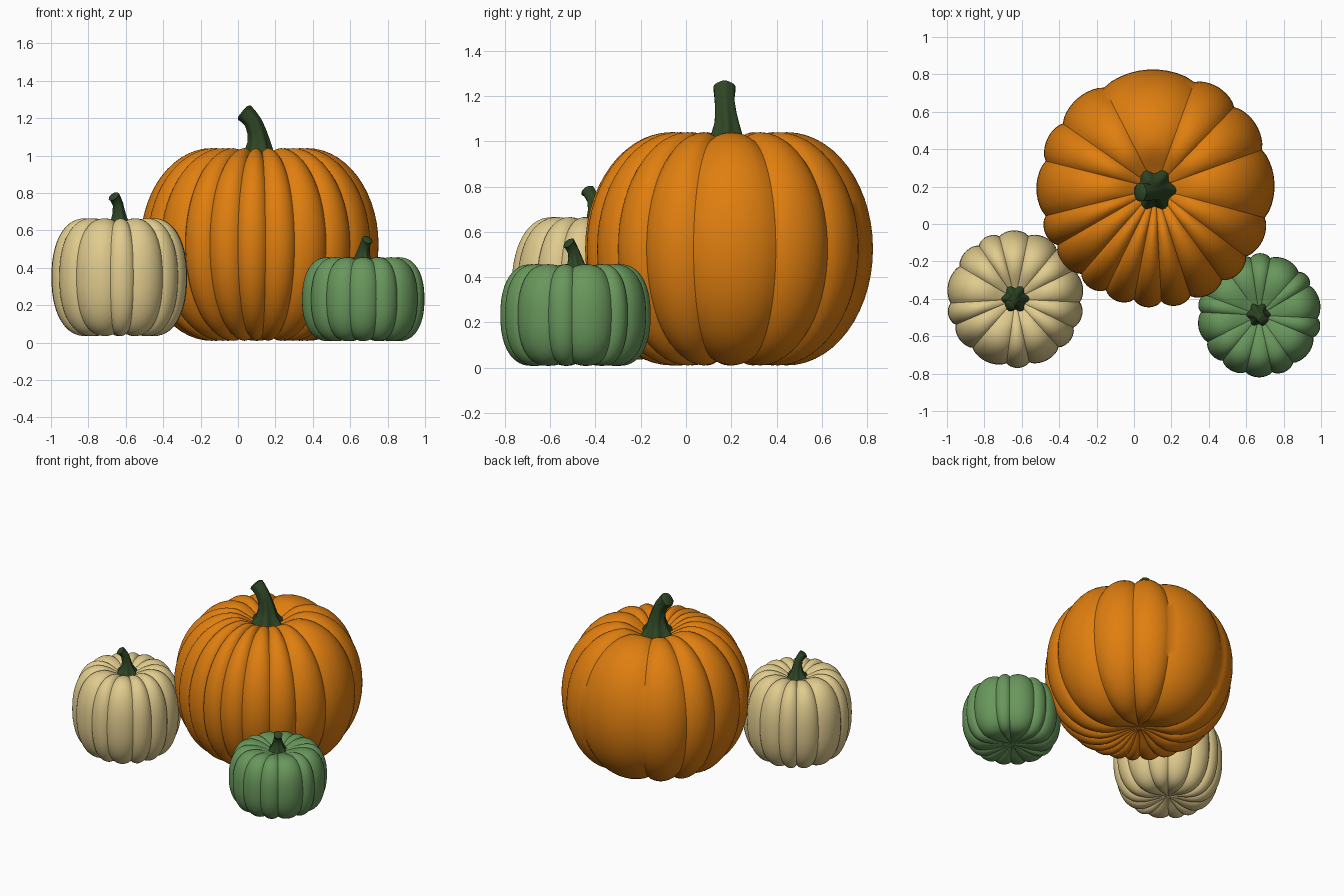
import bpy, bmesh, math, random
from mathutils import Vector

cube = bpy.data.objects.get("Cube")
if cube:
    bpy.data.objects.remove(cube, do_unlink=True)


def material(name, rgb):
    m = bpy.data.materials.new(name)
    m.use_nodes = True
    m.diffuse_color = (*rgb, 1)
    bsdf = next(n for n in m.node_tree.nodes if n.type == 'BSDF_PRINCIPLED')
    bsdf.inputs["Base Color"].default_value = (*rgb, 1)
    return m


def skin(name, rings, mat, start=None, end=None):
    """Join closed rings of points, with optional pole points at the ends."""
    bm = bmesh.new()
    loops = [[bm.verts.new(p) for p in ring] for ring in rings]
    n = len(loops[0])
    for a, b in zip(loops, loops[1:]):
        for i in range(n):
            j = (i + 1) % n
            bm.faces.new((a[i], a[j], b[j], b[i]))
    for pole, loop in ((start, loops[0]), (end, loops[-1])):
        if pole is not None:
            v = bm.verts.new(pole)
            for i in range(n):
                bm.faces.new((v, loop[i], loop[(i + 1) % n]))
    bmesh.ops.recalc_face_normals(bm, faces=bm.faces)
    mesh = bpy.data.meshes.new(name)
    bm.to_mesh(mesh)
    bm.free()
    mesh.materials.append(mat)
    ob = bpy.data.objects.new(name, mesh)
    bpy.context.collection.objects.link(ob)
    bpy.ops.object.select_all(action='DESELECT')
    ob.select_set(True)
    bpy.context.view_layer.objects.active = ob
    bpy.ops.object.shade_smooth_by_angle(angle=math.radians(42))
    return ob


def half_profile(peak, power, dip_top, dip_bottom):
    """Unit (radius, height) points from the bottom dimple to the top one."""
    steps, inner = 28, 8
    pts = []
    for i in range(1, inner):
        t = i / inner
        pts.append((peak * t, -1 + dip_bottom * (1 + math.cos(math.pi * t)) / 2))
    for i in range(steps + 1):
        a = math.pi * (i / steps - 0.5)
        c, s = max(math.cos(a), 0), math.sin(a)
        pts.append((peak + (1 - peak) * c ** (2 / power),
                    math.copysign(abs(s) ** (2 / power), s)))
    for i in range(inner - 1, 0, -1):
        t = i / inner
        pts.append((peak * t, 1 - dip_top * (1 + math.cos(math.pi * t)) / 2))
    return pts


def pumpkin(name, centre, radius, low, high, notches, groove, peak, power, mat):
    # angle and groove factor around the body; wide lobes bulge more
    around = []
    per_lobe = 10
    for k, a in enumerate(notches):
        b = notches[(k + 1) % len(notches)]
        width = (b - a) % 360
        for i in range(per_lobe):
            t = i / per_lobe
            dent = 1 - math.sin(math.pi * t) ** 0.7
            around.append((math.radians(a + width * t), 1 - groove * dent))
    mid, half = (low + high) / 2, (high - low) / 2
    rings = []
    for r, h in half_profile(peak, power, 0.2, 0.12):
        rings.append([(centre[0] + radius * r * f * math.cos(a),
                       centre[1] + radius * r * f * math.sin(a),
                       mid + half * h * (1 - (1 - f) * min(1, r / peak)))
                      for a, f in around])
    skin(name, rings, mat,
         (*centre, mid - half * 0.88), (*centre, mid + half * 0.8))


def stem(name, path, radii, tip_dir, lobes, mat):
    """Ribbed stalk that flares into a star-shaped skirt at its foot."""
    path = [Vector(p) for p in path]
    tip_dir = Vector(tip_dir).normalized()
    n = lobes * 6
    count = len(path) - 1
    rings = []
    for k, (p, r) in enumerate(zip(path, radii)):
        t = k / count
        normal = Vector((0, 0, 1)).lerp(tip_dir, t * t).normalized()
        u = Vector((0, 1, 0)).cross(normal).normalized()
        v = normal.cross(u)
        star = 0.17 * (1 - t) ** 2 + 0.03
        rings.append([p + r * (1 + star * math.cos(lobes * a)) *
                      (u * math.cos(a) + v * math.sin(a))
                      for a in (math.tau * i / n for i in range(n))])
    # slightly rounded cut end
    end = path[-1] + tip_dir * radii[-1] * 0.2
    rings.append([end + (q - path[-1]) * 0.75 for q in rings[-1]])
    skin(name, rings, mat, path[0], end + tip_dir * radii[-1] * 0.05)


def uneven(count, seed):
    rng = random.Random(seed)
    return [360 / count * (i + rng.uniform(-0.2, 0.2)) for i in range(count)]


orange = material("pumpkin orange", (0.74, 0.21, 0.005))
cream = material("pale cream", (0.75, 0.60, 0.27))
green = material("soft green", (0.14, 0.31, 0.107))
stalk = material("dark stalk green", (0.028, 0.062, 0.019))

# Large pumpkin
pumpkin("large_pumpkin", (0.115, 0.19), 0.637, 0.01, 1.04,
        [20, 46, 70, 117, 145, 166, 194, 210, 229, 244, 259, 273, 288, 306, 323, 345],
        0.05, 0.4, 2.0, orange)
stem("large_stem",
     [(0.11, 0.18, 0.95), (0.11, 0.18, 0.985), (0.11, 0.18, 1.02), (0.11, 0.18, 1.08),
      (0.10, 0.175, 1.13), (0.08, 0.17, 1.18), (0.05, 0.17, 1.215), (0.033, 0.17, 1.23)],
     [0.115, 0.095, 0.072, 0.055, 0.048, 0.045, 0.048, 0.05], (-0.75, 0, 0.65), 6, stalk)

# Medium pumpkin
pumpkin("medium_pumpkin", (-0.635, -0.402), 0.368, 0.035, 0.665,
        uneven(14, 3), 0.06, 0.5, 2.25, cream)
stem("medium_stem",
     [(-0.635, -0.40, 0.6), (-0.635, -0.40, 0.63), (-0.635, -0.40, 0.66),
      (-0.637, -0.403, 0.70), (-0.642, -0.41, 0.74), (-0.655, -0.425, 0.77),
      (-0.664, -0.435, 0.782)],
     [0.078, 0.06, 0.04, 0.031, 0.027, 0.028, 0.031], (-0.5, -0.5, 0.75), 6, stalk)

# Small pumpkin
pumpkin("small_pumpkin", (0.67, -0.488), 0.332, 0.008, 0.457,
        uneven(14, 8), 0.06, 0.58, 2.3, green)
stem("small_stem",
     [(0.665, -0.485, 0.40), (0.665, -0.485, 0.425), (0.666, -0.486, 0.455),
      (0.670, -0.490, 0.485), (0.676, -0.498, 0.515), (0.686, -0.511, 0.54),
      (0.693, -0.518, 0.55)],
     [0.07, 0.055, 0.04, 0.031, 0.026, 0.026, 0.029], (0.4, -0.6, 0.75), 6, stalk)
